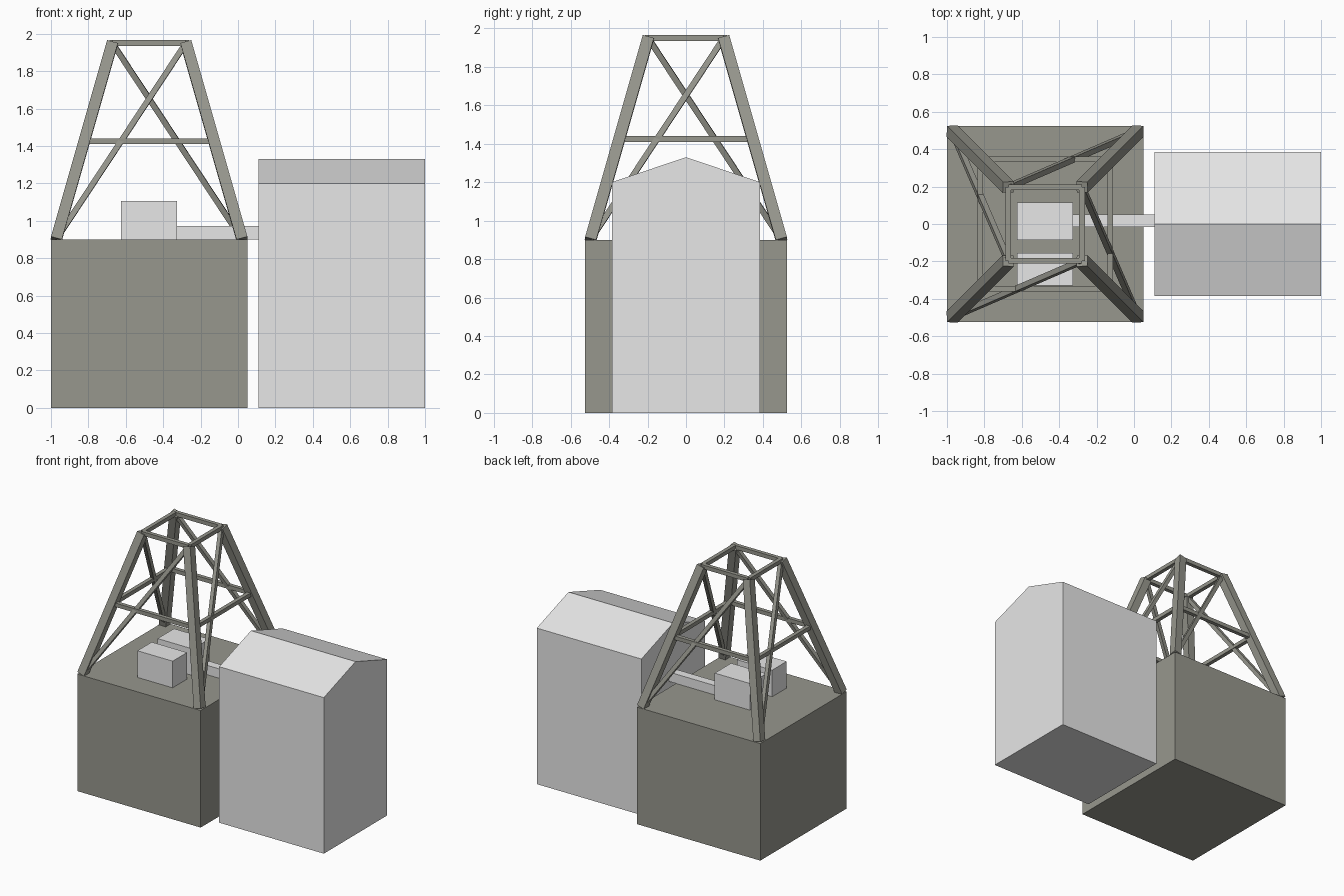
import bpy
import bmesh
from mathutils import Vector, Matrix

cube = bpy.data.objects.get("Cube")
if cube:
    bpy.data.objects.remove(cube, do_unlink=True)


def material(name, rgb):
    mat = bpy.data.materials.new(name)
    mat.use_nodes = True
    colour = (*rgb, 1)
    mat.diffuse_color = colour
    mat.node_tree.nodes["Principled BSDF"].inputs["Base Color"].default_value = colour
    return mat


STONE = material("olive grey", (0.31, 0.31, 0.27))
PALE = material("pale grey", (0.8, 0.8, 0.8))


def finish(name, bm, mat):
    bmesh.ops.recalc_face_normals(bm, faces=bm.faces)
    mesh = bpy.data.meshes.new(name)
    bm.to_mesh(mesh)
    bm.free()
    mesh.materials.append(mat)
    obj = bpy.data.objects.new(name, mesh)
    bpy.context.collection.objects.link(obj)
    return obj


def box(name, low, high, mat):
    low, high = Vector(low), Vector(high)
    bm = bmesh.new()
    place = Matrix.Translation((low + high) / 2) @ Matrix.Diagonal((*(high - low), 1))
    bmesh.ops.create_cube(bm, size=1, matrix=place)
    return finish(name, bm, mat)


def beam(name, start, end, width):
    """Square bar between two points, with square-cut ends."""
    axis = end - start
    turn = Vector((0, 0, 1)).rotation_difference(axis).to_matrix().to_4x4()
    size = Matrix.Diagonal((width, width, axis.length, 1))
    bm = bmesh.new()
    bmesh.ops.create_cube(bm, size=1, matrix=Matrix.Translation((start + end) / 2) @ turn @ size)
    return finish(name, bm, STONE)


# Base block
box("base_block", (-1, -0.525, 0), (0.05, 0.525, 0.9), STONE)

# Shed with a gabled roof, extruded along x
bm = bmesh.new()
profile = [(-0.385, 0), (0.385, 0), (0.385, 1.2), (0, 1.33), (-0.385, 1.2)]
gable = bm.faces.new([bm.verts.new((0.11, y, z)) for y, z in profile])
extruded = bmesh.ops.extrude_face_region(bm, geom=[gable], use_keep_orig=True)
moved = [v for v in extruded["geom"] if isinstance(v, bmesh.types.BMVert)]
bmesh.ops.translate(bm, verts=moved, vec=(0.89, 0, 0))
finish("shed", bm, PALE)

# Machinery on the deck and the duct into the shed
box("rear_machine", (-0.625, -0.085, 0.9), (-0.325, 0.115, 1.105), PALE)
box("front_machine", (-0.625, -0.33, 0.9), (-0.325, -0.155, 1.105), PALE)
box("duct", (-0.325, -0.015, 0.9), (0.11, 0.05, 0.972), PALE)

# Tapering lattice tower
CORNERS = [(-1, -1), (1, -1), (1, 1), (-1, 1)]
SIDES = ["front", "right", "back", "left"]


def tower_point(index, height):
    """Point on a leg axis, with height from 0 (foot) to 1 (top)."""
    sx, sy = CORNERS[index % 4]
    reach = 0.497 - 0.3 * height
    return Vector((-0.475 + sx * reach, sy * reach, 0.9 + 1.05 * height))


for i, side in enumerate(SIDES):
    beam(f"leg_{i + 1}", tower_point(i, 0), tower_point(i, 1), 0.06)
    beam(f"{side}_top_rail", tower_point(i, 1), tower_point(i + 1, 1), 0.03)
    beam(f"{side}_middle_rail", tower_point(i, 0.5), tower_point(i + 1, 0.5), 0.03)
    beam(f"{side}_brace", tower_point(i, 0), tower_point(i + 1, 1), 0.03)
